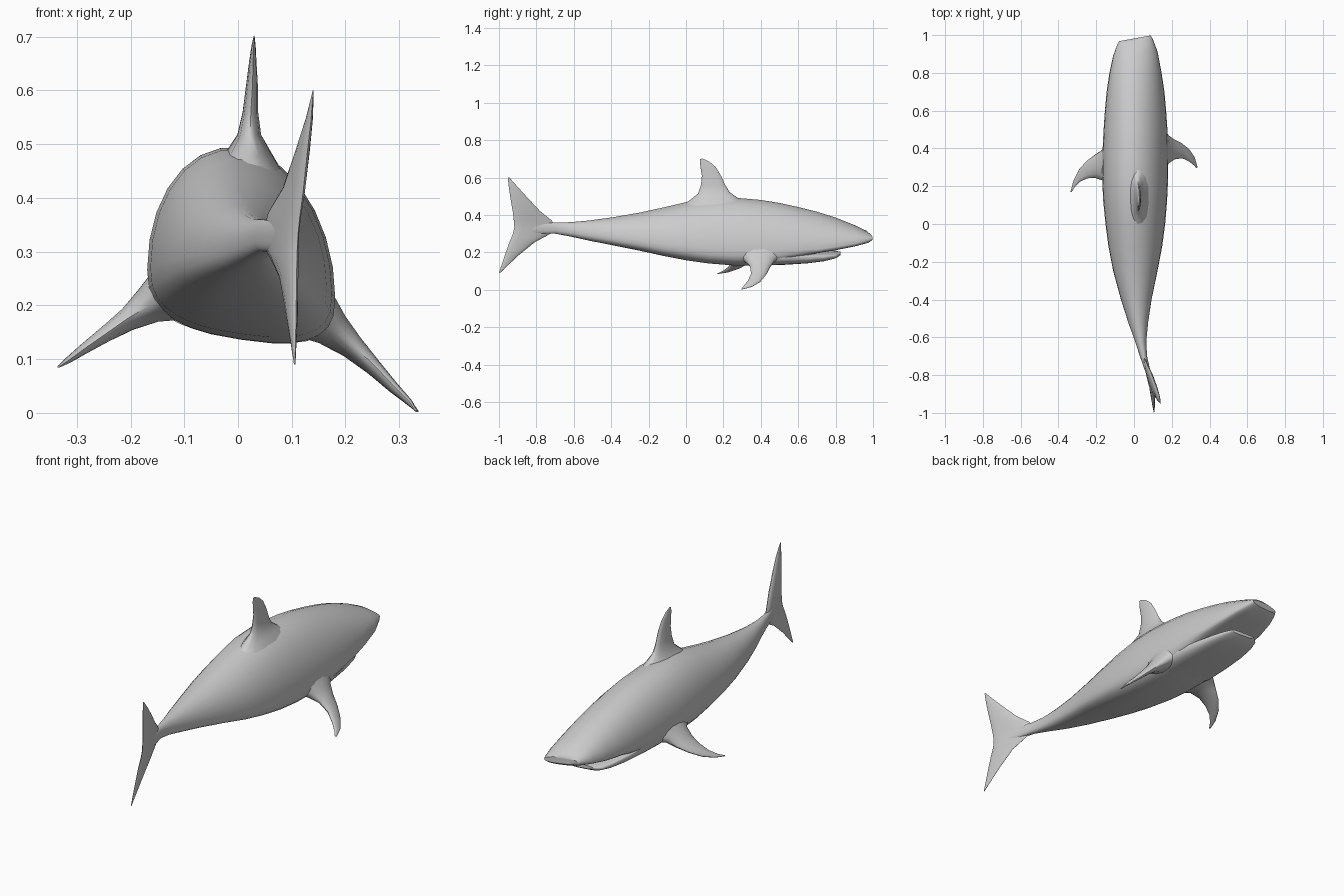
import bpy, bmesh, math
from mathutils import Vector


def loft(name, rings):
    """Skin closed rings into one capped, smooth-shaded mesh."""
    bm = bmesh.new()
    loops = [[bm.verts.new(p) for p in ring] for ring in rings]
    n = len(loops[0])
    for a, b in zip(loops, loops[1:]):
        for i in range(n):
            j = (i + 1) % n
            bm.faces.new((a[i], a[j], b[j], b[i]))
    bm.faces.new(loops[0][::-1])
    bm.faces.new(loops[-1])
    bmesh.ops.recalc_face_normals(bm, faces=bm.faces)
    me = bpy.data.meshes.new(name)
    bm.to_mesh(me)
    bm.free()
    ob = bpy.data.objects.new(name, me)
    bpy.context.collection.objects.link(ob)
    bpy.ops.object.select_all(action='DESELECT')
    ob.select_set(True)
    bpy.context.view_layer.objects.active = ob
    bpy.ops.object.shade_smooth_by_angle(angle=math.radians(50))
    return ob


def body_ring(y, cx, w, top, mid, bottom, n=28):
    """Round back above the widest line, flatter belly below, slight roll."""
    ring = []
    for i in range(n):
        a = 2 * math.pi * i / n
        c, s = math.cos(a), math.sin(a)
        if s >= 0:
            dx, z = w * c, mid + (top - mid) * s
        else:
            e = 2 / 2.7
            dx = w * math.copysign(abs(c) ** e, c)
            z = mid - (mid - bottom) * abs(s) ** e
        z -= 0.15 * dx * w / 0.175
        ring.append((cx + dx, y + dx * max(0, y - 0.8), z))
    return ring


def fin_ring(lead, trail, thick, normal, n=14):
    """Lens-shaped fin section between leading and trailing edge."""
    lead, trail = Vector(lead), Vector(trail)
    mid, half = (lead + trail) / 2, (lead - trail) / 2
    nrm = Vector(normal).normalized() * thick / 2
    return [mid + half * math.cos(2 * math.pi * i / n)
            + nrm * math.sin(2 * math.pi * i / n) for i in range(n)]


def fin(name, normal, sections):
    return loft(name, [fin_ring(a, b, t, normal) for a, b, t in sections])


# body: y, centre x, half width, top, widest height, bottom
loft("body", [body_ring(*s) for s in [
    (0.983, 0.005, 0.083, 0.298, 0.28, 0.266),
    (0.965, 0.005, 0.094, 0.315, 0.275, 0.253),
    (0.90, 0.007, 0.118, 0.346, 0.26, 0.238),
    (0.80, 0.008, 0.138, 0.386, 0.245, 0.218),
    (0.70, 0.008, 0.153, 0.417, 0.235, 0.205),
    (0.60, 0.008, 0.162, 0.442, 0.235, 0.175),
    (0.50, 0.008, 0.169, 0.464, 0.235, 0.147),
    (0.40, 0.007, 0.173, 0.480, 0.235, 0.136),
    (0.25, 0.006, 0.175, 0.493, 0.24, 0.137),
    (0.12, 0.006, 0.169, 0.489, 0.245, 0.147),
    (0.00, 0.007, 0.158, 0.468, 0.255, 0.163),
    (-0.12, 0.007, 0.142, 0.440, 0.262, 0.185),
    (-0.25, 0.007, 0.117, 0.412, 0.275, 0.212),
    (-0.40, 0.012, 0.081, 0.386, 0.29, 0.240),
    (-0.52, 0.022, 0.053, 0.370, 0.305, 0.263),
    (-0.62, 0.035, 0.030, 0.361, 0.32, 0.285),
    (-0.70, 0.050, 0.019, 0.360, 0.33, 0.300),
    (-0.80, 0.079, 0.013, 0.362, 0.33, 0.298),
    (-0.88, 0.102, 0.006, 0.350, 0.33, 0.310)]])

# lower jaw, set below and behind the snout
loft("lower_jaw", [body_ring(*s) for s in [
    (0.825, 0.006, 0.070, 0.203, 0.196, 0.186),
    (0.80, 0.006, 0.098, 0.206, 0.190, 0.171),
    (0.74, 0.007, 0.122, 0.210, 0.190, 0.157),
    (0.65, 0.007, 0.142, 0.215, 0.195, 0.147),
    (0.52, 0.007, 0.160, 0.225, 0.205, 0.140),
    (0.40, 0.007, 0.168, 0.230, 0.210, 0.138)]])

# dorsal fin
fin("dorsal_fin", (1, 0, 0), [
    ((0.018, 0.34, 0.455), (0.018, -0.03, 0.445), 0.13),
    ((0.019, 0.275, 0.492), (0.02, 0.02, 0.478), 0.085),
    ((0.020, 0.235, 0.52), (0.022, 0.065, 0.515), 0.045),
    ((0.022, 0.21, 0.56), (0.024, 0.08, 0.56), 0.029),
    ((0.025, 0.187, 0.61), (0.027, 0.085, 0.61), 0.022),
    ((0.027, 0.160, 0.655), (0.028, 0.078, 0.65), 0.014),
    ((0.029, 0.125, 0.685), (0.029, 0.075, 0.68), 0.008),
    ((0.030, 0.088, 0.702), (0.030, 0.075, 0.698), 0.002)])

# tail fin, swept sideways
fin("tail_fin", (1, 0.25, 0), [
    ((0.140, -0.945, 0.600), (0.140, -0.953, 0.600), 0.002),
    ((0.130, -0.900, 0.550), (0.136, -0.947, 0.547), 0.012),
    ((0.113, -0.850, 0.495), (0.129, -0.938, 0.485), 0.020),
    ((0.087, -0.780, 0.420), (0.121, -0.925, 0.410), 0.024),
    ((0.058, -0.720, 0.372), (0.115, -0.920, 0.365), 0.024),
    ((0.048, -0.690, 0.335), (0.112, -0.918, 0.335), 0.024),
    ((0.055, -0.720, 0.302), (0.110, -0.925, 0.300), 0.024),
    ((0.080, -0.810, 0.253), (0.109, -0.944, 0.255), 0.022),
    ((0.093, -0.900, 0.180), (0.108, -0.970, 0.180), 0.016),
    ((0.105, -0.992, 0.092), (0.106, -1.000, 0.090), 0.003)])

# pectoral fins, swept back and down
fin("right_pectoral_fin", (0.7, 0, 0.7), [
    ((0.130, 0.53, 0.19), (0.130, 0.25, 0.19), 0.12),
    ((0.175, 0.475, 0.155), (0.175, 0.315, 0.155), 0.072),
    ((0.210, 0.450, 0.120), (0.215, 0.342, 0.125), 0.046),
    ((0.250, 0.430, 0.082), (0.255, 0.348, 0.087), 0.030),
    ((0.290, 0.398, 0.043), (0.290, 0.332, 0.050), 0.020),
    ((0.320, 0.355, 0.017), (0.318, 0.310, 0.022), 0.012),
    ((0.336, 0.302, 0.002), (0.330, 0.296, 0.004), 0.004)])
fin("left_pectoral_fin", (-0.5, 0, 0.85), [
    ((-0.120, 0.46, 0.225), (-0.120, 0.16, 0.225), 0.12),
    ((-0.168, 0.392, 0.200), (-0.165, 0.230, 0.200), 0.072),
    ((-0.205, 0.368, 0.172), (-0.205, 0.244, 0.176), 0.044),
    ((-0.250, 0.335, 0.144), (-0.245, 0.242, 0.148), 0.030),
    ((-0.290, 0.290, 0.117), (-0.285, 0.225, 0.120), 0.020),
    ((-0.320, 0.230, 0.096), (-0.312, 0.198, 0.100), 0.012),
    ((-0.336, 0.172, 0.085), (-0.331, 0.168, 0.087), 0.004)])
